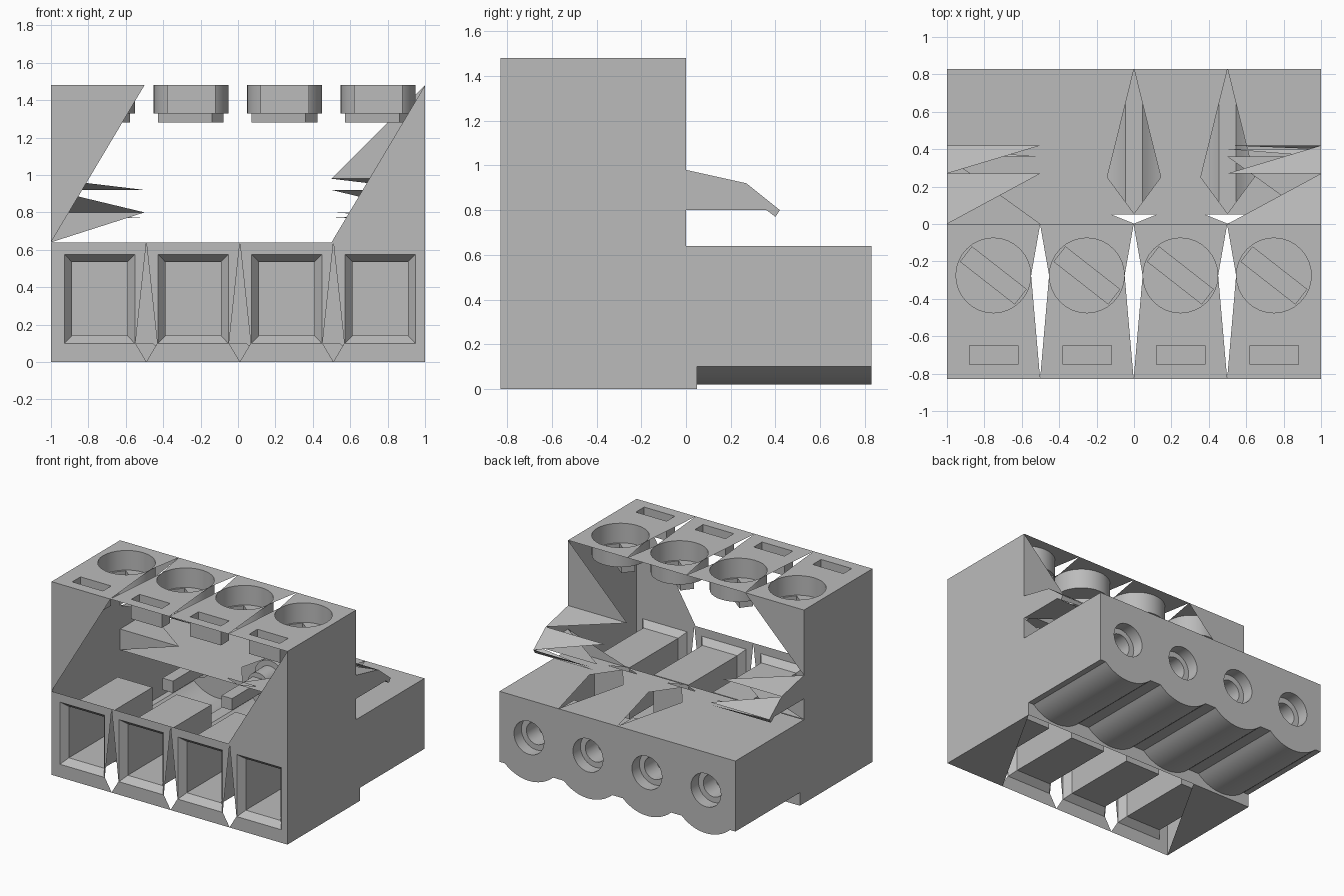
import bpy, bmesh, math
from mathutils import Vector
from mathutils.geometry import tessellate_polygon

old = bpy.data.objects.get("Cube")
if old:
    bpy.data.objects.remove(old)

mat = bpy.data.materials.new("plain grey")
mat.use_nodes = True
GREY = (0.5, 0.5, 0.5, 1)
mat.diffuse_color = GREY
mat.node_tree.nodes["Principled BSDF"].inputs["Base Color"].default_value = GREY

FRONT, REAR, TOP, DECK, STEP = -0.83, 0.83, 1.48, 0.64, 0.05
CELLS = (-0.75, -0.25, 0.25, 0.75)
SEAMS = (-0.5, 0, 0.5)


def build(name, faces, smooth=False):
    """One object from (points, direction the face should look along)."""
    bm = bmesh.new()
    for pts, look in faces:
        f = bm.faces.new([bm.verts.new(p) for p in pts])
        f.normal_update()
        if f.normal.dot(look) < 0:
            f.normal_flip()
    bmesh.ops.remove_doubles(bm, verts=bm.verts, dist=0.0002)
    me = bpy.data.meshes.new(name)
    bm.to_mesh(me)
    bm.free()
    me.materials.append(mat)
    ob = bpy.data.objects.new(name, me)
    bpy.context.collection.objects.link(ob)
    if smooth:
        bpy.ops.object.select_all(action='DESELECT')
        ob.select_set(True)
        bpy.context.view_layer.objects.active = ob
        bpy.ops.object.shade_smooth_by_angle(angle=math.radians(35))


def sheet(loops, look):
    """Flat panel: first loop is the outline, the others are holes."""
    flat = [Vector(p) for loop in loops for p in loop]
    tris = tessellate_polygon([[Vector(p) for p in loop] for loop in loops])
    return [([flat[i] for i in t], Vector(look)) for t in tris]


def pocket(rings, cap=True):
    """Recess lofted through rings, looking towards its mouth."""
    rings = [[Vector(p) for p in r] for r in rings]
    mouth = sum(rings[0], Vector()) / len(rings[0])
    faces = []
    for a, b in zip(rings, rings[1:]):
        for i in range(len(a)):
            j = (i + 1) % len(a)
            q = [a[i], a[j], b[j], b[i]]
            faces.append((q, mouth - sum(q, Vector()) / 4))
    if cap:
        faces.append((rings[-1], mouth - rings[-1][0]))
    return faces


def on_y(pts, y):
    return [(u, y, v) for u, v in pts]


def on_z(pts, z):
    return [(u, v, z) for u, v in pts]


def rect(cx, cy, hw, hh, angle=0):
    c, s = math.cos(angle), math.sin(angle)
    return [(cx + u * c - v * s, cy + u * s + v * c)
            for u, v in ((-hw, -hh), (hw, -hh), (hw, hh), (-hw, hh))]


def circle(cx, cy, r, n=32):
    return [(cx + r * math.cos(2 * math.pi * i / n), cy + r * math.sin(2 * math.pi * i / n))
            for i in range(n)]


def kite(x, low, mid, high, half):
    return [(x, low), (x + half, mid), (x, high), (x - half, mid)]


# Scalloped underside line, shared by the rear wall and the step wall
wave = [(-1, 0.1)]
R, HALF = 0.303, 0.205
for c in CELLS:
    for i in range(17):
        u = HALF * (i / 8 - 1)
        wave.append((c + u, 0.02 + R - math.sqrt(R * R - u * u)))
wave.append((1, 0.1))

# End walls with the latch profile
profile = [(FRONT, 0), (STEP, 0), (STEP, 0.1), (REAR, 0.1), (REAR, DECK), (0, DECK), (0, 0.8),
           (0.36, 0.8), (0.4, 0.77), (0.42, 0.8), (0.27, 0.92), (0, 0.98), (0, TOP), (FRONT, TOP)]
for name, x in (("right_end_wall", -1), ("left_end_wall", 1)):
    build(name, sheet([[(x, y, z) for y, z in profile]], (x, 0, 0)))


# Partial panels: one triangle at each end of a strip
def corners(edges, ref):
    faces = []
    for a, b in edges:
        mid = (Vector(a) + Vector(b)) / 2 - Vector(ref)
        look = Vector((0, mid.x, mid.y))
        faces.append(([(-1, *a), (-1, *b), (-0.5, *b)], look))
        faces.append(([(1, *a), (1, *b), (0.5, *a)], look))
    return faces


build("body_corner_panels", corners([
    ((FRONT, DECK), (FRONT, TOP)), ((0, 0.98), (0, TOP)),
    ((0, DECK), (0, 0.8)), ((FRONT, 0), (STEP, 0))], (-0.4, 0.6)))
build("latch_panels", corners(list(zip(
    [(0, 0.98), (0.27, 0.92), (0.42, 0.8), (0.4, 0.77), (0.36, 0.8)],
    [(0.27, 0.92), (0.42, 0.8), (0.4, 0.77), (0.36, 0.8), (0, 0.8)])), (0.3, 0.86)))

# Front wall with wire openings and tapered seams
mouths = [rect(c + 0.01, 0.338, 0.188, 0.238) for c in CELLS]
holes = mouths + [kite(s + 0.01, 0.002, 0.1, DECK - 0.002, 0.058) for s in SEAMS]
outline = [(-1, 0), (1, 0), (1, DECK), (-1, DECK)]
build("front_wall", sheet([on_y(p, FRONT) for p in [outline] + holes], (0, -1, 0)))

# Wire entry tunnels with a bevelled mouth
tunnels = []
for c, m in zip(CELLS, mouths):
    inner = rect(c + 0.01, 0.338, 0.148, 0.197)
    tunnels += pocket([on_y(m, FRONT), on_y(inner, FRONT + 0.05), on_y(inner, -0.19)])
build("wire_tunnels", tunnels)

# Top panel with screw holes, test slots and seams
SY = -0.275
outline = [(-1, FRONT), (1, FRONT), (1, 0), (-1, 0)]
wells = [circle(c - 0.002, SY, 0.2) for c in CELLS]
slots = [rect(c, -0.7, 0.13, 0.05) for c in CELLS]
seams = [kite(s - 0.002, FRONT + 0.002, SY, -0.002, 0.048) for s in SEAMS]
build("top_panel", sheet([on_z(p, TOP) for p in [outline] + wells + slots + seams], (0, 0, 1)))
FLOOR = 1.33
build("test_slots", [f for s in slots for f in pocket([on_z(s, TOP), on_z(s, FLOOR)])])

# Screw wells, screw heads and driver slots
walls, heads, grooves = [], [], []
for c, w in zip(CELLS, wells):
    groove = rect(c - 0.002, SY, 0.184, 0.05, math.radians(-38))
    walls += pocket([on_z(w, TOP), on_z(w, FLOOR)], cap=False)
    heads += sheet([on_z(w, FLOOR), on_z(groove, FLOOR)], (0, 0, 1))
    grooves += pocket([on_z(groove, FLOOR), on_z(groove, 1.28)])
build("screw_wells", walls, smooth=True)
build("screw_heads", heads)
build("driver_slots", grooves)

# Rear deck with its seams
outline = [(-1, 0), (1, 0), (1, REAR), (-1, REAR)]
gaps = []
for s in SEAMS[1:]:
    gaps.append(kite(s, 0.056, 0.25, REAR - 0.002, 0.143))
    gaps.append([(s, 0.002), (s + 0.12, STEP), (s - 0.12, STEP)])
build("rear_deck", sheet([on_z(p, DECK) for p in [outline] + gaps], (0, 0, 1)))

# Rear wall, step wall and scalloped underside
PZ = 0.35
ports = [circle(c, PZ, 0.127) for c in CELLS]
outline = wave + [(1, DECK), (-1, DECK)]
build("rear_wall", sheet([on_y(p, REAR) for p in [outline] + ports], (0, 1, 0)))
build("step_wall", sheet([on_y(wave + [(1, 0), (-1, 0)], STEP)], (0, 1, 0)))
under = [([(a[0], STEP, a[1]), (b[0], STEP, b[1]), (b[0], REAR, b[1]), (a[0], REAR, a[1])],
          Vector((0, 0, -1))) for a, b in zip(wave, wave[1:])]
build("scalloped_underside", under, smooth=True)

# Stepped pin ports ending in square sockets
bores, sockets = [], []
for c, p in zip(CELLS, ports):
    small = circle(c, PZ, 0.085)
    square = rect(c, PZ, 0.045, 0.045)
    bores += pocket([on_y(p, REAR), on_y(p, 0.74), on_y(small, 0.74), on_y(small, 0.6)], cap=False)
    sockets += sheet([on_y(small, 0.6), on_y(square, 0.6)], (0, 1, 0))
    sockets += pocket([on_y(square, 0.6), on_y(square, 0.22)])
build("pin_ports", bores, smooth=True)
build("pin_sockets", sockets)
